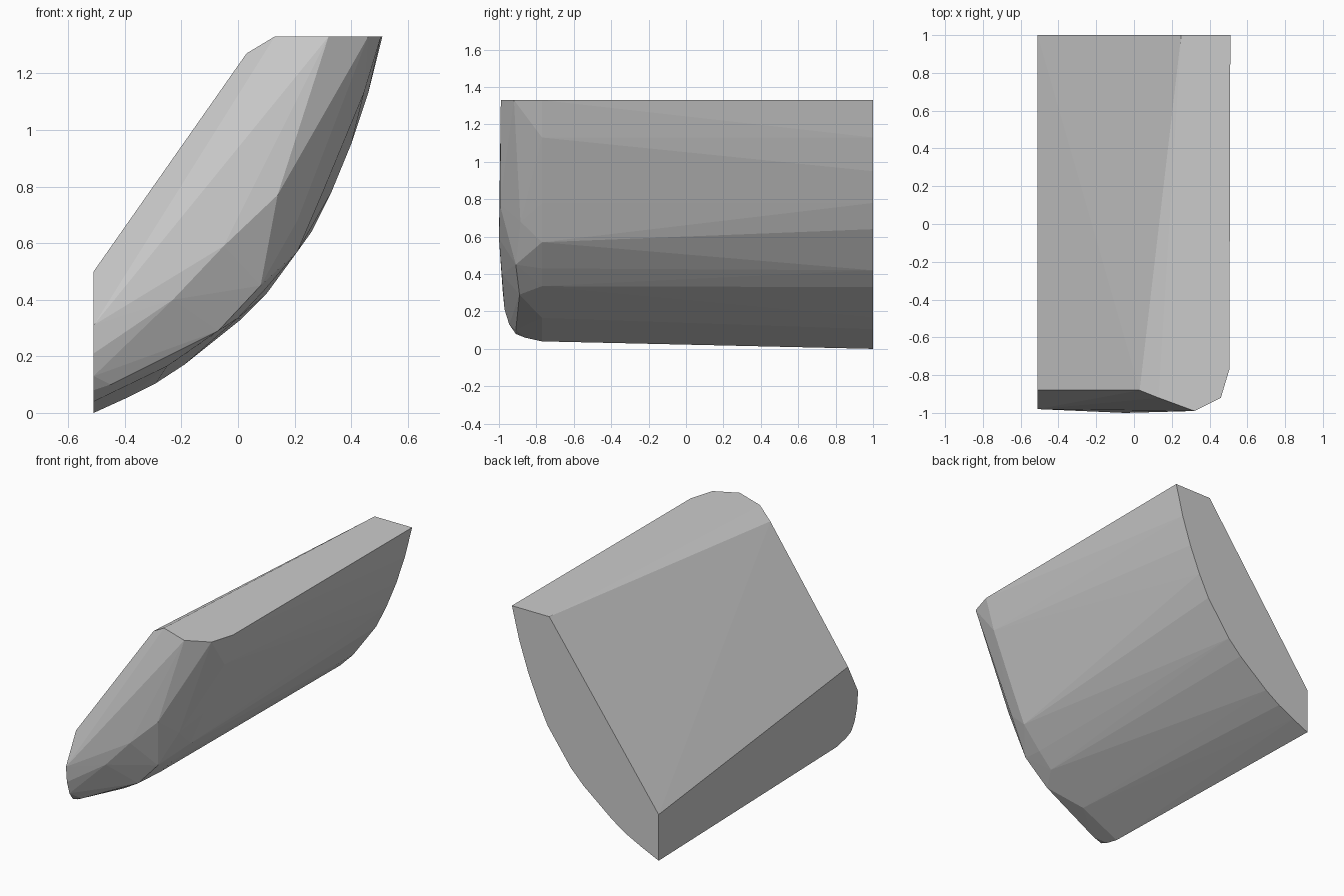
import bpy
import bmesh

# Faceted shell block: a convex solid skinned over cross-sections along its length
grey = bpy.data.materials.new("plain grey")
grey.diffuse_color = (0.6, 0.6, 0.6, 1.0)

# Flat rear section (x, z) at y = 1
rear = [(-0.51, 0.29), (0.25, 1.33), (0.51, 1.33), (0.46, 1.13), (0.40, 0.95),
        (0.33, 0.78), (0.26, 0.64), (0.10, 0.42), (0.01, 0.33), (-0.19, 0.17),
        (-0.29, 0.105), (-0.40, 0.05), (-0.51, 0.0)]

# Where the curved skin starts to round over, y = -0.77
shoulder = [(0.505, 1.33), (0.445, 1.13), (0.30, 0.78), (0.21, 0.57),
            (0.09, 0.43), (0.0, 0.335), (-0.25, 0.165), (-0.51, 0.04)]

# Rounded nose rim (x, y, z)
rim = [(0.46, -0.92, 1.33), (0.41, -0.89, 1.20), (0.21, -0.885, 0.68),
       (0.14, -0.91, 0.59), (0.08, -0.91, 0.45), (-0.05, -0.91, 0.39),
       (-0.07, -0.89, 0.29), (-0.45, -0.91, 0.10), (-0.51, -0.91, 0.08),
       (-0.51, -0.86, 0.06)]

# Nose face and its bevelled upper edge
nose = [(0.32, -0.99, 1.33), (0.14, -0.995, 0.77), (-0.05, -1.0, 0.59),
        (-0.23, -0.985, 0.40), (-0.51, -0.97, 0.21), (-0.51, -0.98, 0.31),
        (-0.51, -0.945, 0.13), (0.13, -0.92, 1.33), (0.03, -0.88, 1.27),
        (-0.51, -0.88, 0.50)]

points = [(x, 1.0, z) for x, z in rear] + [(x, -0.77, z) for x, z in shoulder]
points += rim + nose

# Skin the sections, drop inner points and merge the flat areas
bm = bmesh.new()
for p in points:
    bm.verts.new(p)
bmesh.ops.convex_hull(bm, input=bm.verts[:])
bmesh.ops.delete(bm, geom=[v for v in bm.verts if not v.link_faces], context='VERTS')
bmesh.ops.dissolve_limit(bm, angle_limit=0.002, verts=bm.verts[:], edges=bm.edges[:])
bmesh.ops.recalc_face_normals(bm, faces=bm.faces[:])

mesh = bpy.data.meshes.new("shell_block")
bm.to_mesh(mesh)
bm.free()
mesh.materials.append(grey)
block = bpy.data.objects.new("shell_block", mesh)
bpy.context.collection.objects.link(block)
